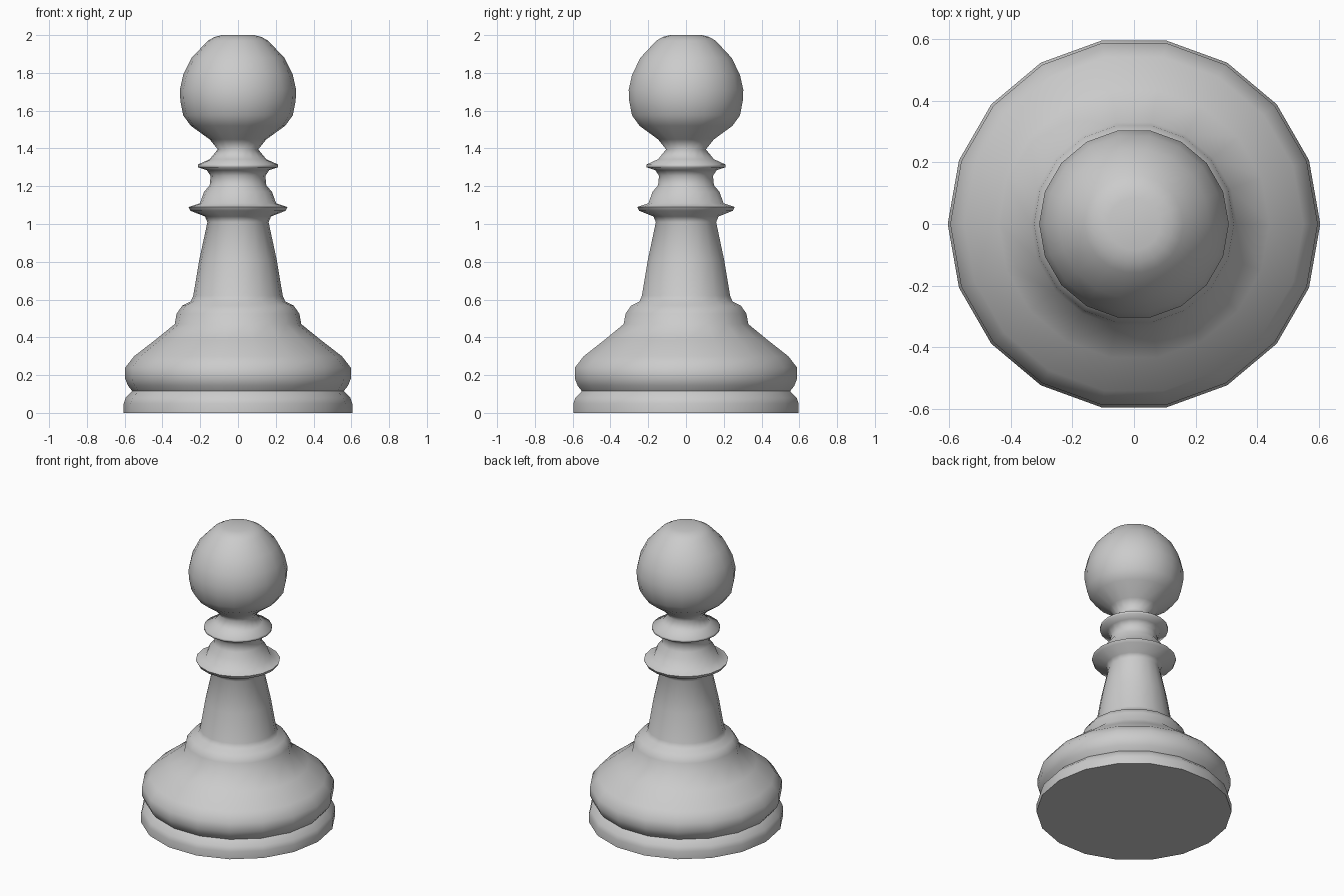
import bpy, bmesh
from math import cos, sin, pi, radians

SIDES = 18

# Half-profile (radius, height) from the foot to the flat crown
profile = [
    # base disc, groove and rounded skirt
    (0.605, 0.0), (0.605, 0.05), (0.595, 0.08), (0.56, 0.115), (0.583, 0.145),
    (0.597, 0.18), (0.597, 0.24), (0.55, 0.30), (0.44, 0.385), (0.335, 0.47),
    # step and tapering stem
    (0.325, 0.525), (0.295, 0.568), (0.25, 0.59), (0.237, 0.62),
    (0.205, 0.81), (0.162, 1.01),
    # lower collar
    (0.175, 1.04), (0.252, 1.07), (0.262, 1.09), (0.202, 1.11), (0.18, 1.17),
    (0.15, 1.205), (0.145, 1.255),
    # upper collar and neck
    (0.165, 1.285), (0.212, 1.30), (0.212, 1.315), (0.15, 1.343), (0.107, 1.395),
    # head
    (0.15, 1.448), (0.25, 1.52), (0.29, 1.575), (0.305, 1.65), (0.308, 1.71),
    (0.29, 1.79), (0.245, 1.88), (0.16, 1.97), (0.125, 1.99), (0.085, 2.0),
]

# Lathe the profile into rings
bm = bmesh.new()
rings = [[bm.verts.new((r * cos(2 * pi * i / SIDES), r * sin(2 * pi * i / SIDES), z))
          for i in range(SIDES)] for r, z in profile]
for low, high in zip(rings, rings[1:]):
    for i in range(SIDES):
        j = (i + 1) % SIDES
        bm.faces.new((low[i], low[j], high[j], high[i]))

# Close the foot and crown
bm.faces.new(rings[0][::-1])
bm.faces.new(rings[-1])

mesh = bpy.data.meshes.new("pawn")
bm.to_mesh(mesh)
bm.free()
pawn = bpy.data.objects.new("pawn", mesh)
bpy.context.collection.objects.link(pawn)

# Smooth sides, crisp bottom edge
bpy.context.view_layer.objects.active = pawn
pawn.select_set(True)
bpy.ops.object.shade_smooth_by_angle(angle=radians(80))
